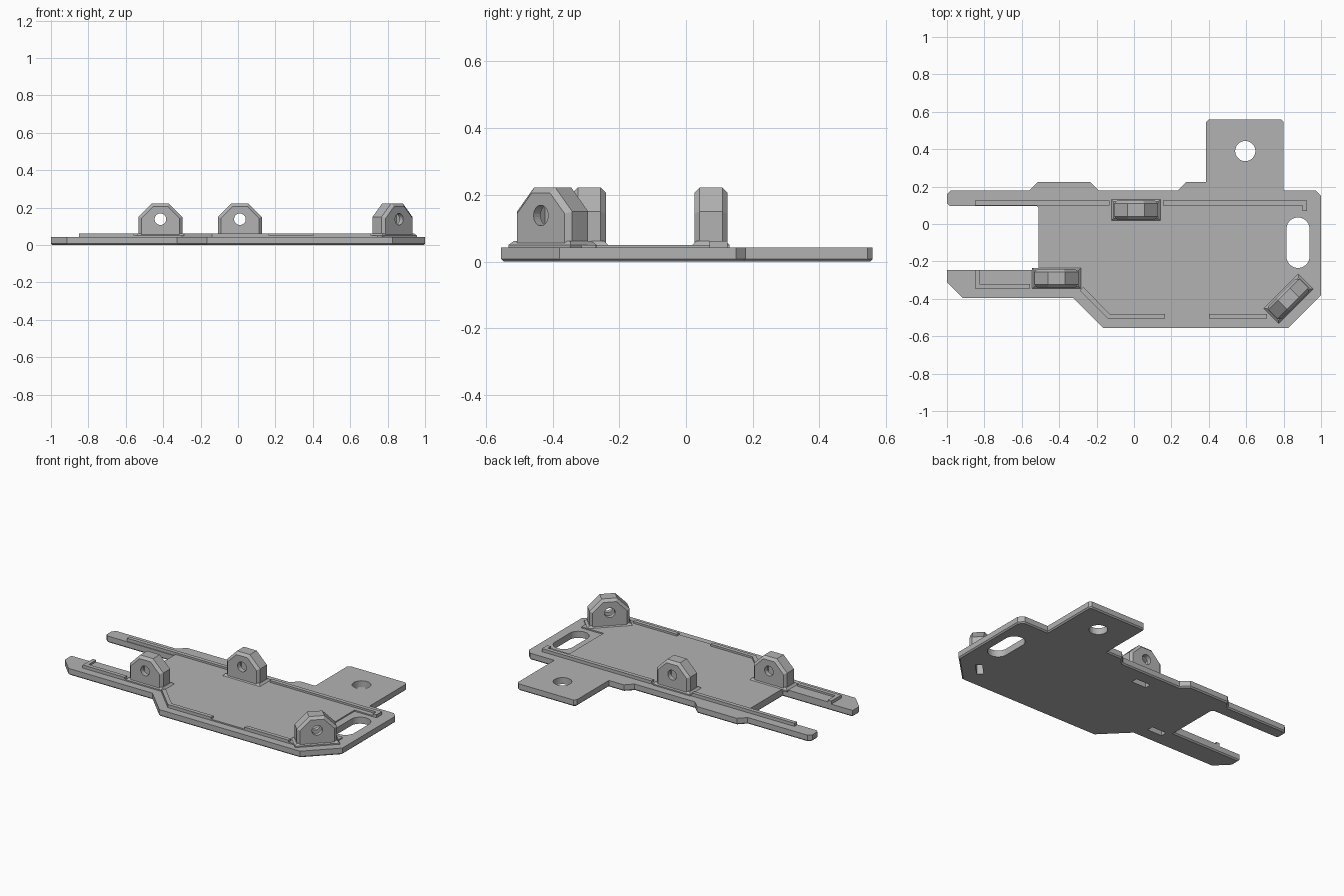
import bpy, bmesh, math
from mathutils import Matrix, Vector

cube = bpy.data.objects.get("Cube")
if cube:
    bpy.data.objects.remove(cube)

grey = bpy.data.materials.new("plain grey")
grey.use_nodes = True
colour = (0.45, 0.45, 0.45, 1)
grey.diffuse_color = colour
grey.node_tree.nodes["Principled BSDF"].inputs["Base Color"].default_value = colour


def prism(name, outline, z0, z1, bevel_z=None, bevel=0.0, matrix=None):
    """Extrude an outline; chamfer the cap edges at the listed heights."""
    bm = bmesh.new()
    face = bm.faces.new([bm.verts.new((x, y, z0)) for x, y in outline])
    up = bmesh.ops.extrude_face_region(bm, geom=[face])["geom"]
    bmesh.ops.translate(bm, vec=(0, 0, z1 - z0),
                        verts=[v for v in up if isinstance(v, bmesh.types.BMVert)])
    bmesh.ops.recalc_face_normals(bm, faces=bm.faces)
    if bevel_z:
        edges = [e for e in bm.edges for z in bevel_z
                 if all(abs(v.co.z - z) < 1e-5 for v in e.verts)]
        bmesh.ops.bevel(bm, geom=edges, offset=bevel, segments=1,
                        affect='EDGES', profile=0.5)
    if matrix:
        bm.transform(matrix)
    mesh = bpy.data.meshes.new(name)
    bm.to_mesh(mesh)
    bm.free()
    mesh.materials.append(grey)
    ob = bpy.data.objects.new(name, mesh)
    bpy.context.collection.objects.link(ob)
    return ob


def stadium(cx, cy, r, half=0.0, n=32):
    """Circle, stretched along y into a slot when half > 0."""
    pts = []
    for i in range(n):
        a = 2 * math.pi * (i + 0.5) / n
        s = math.sin(a)
        pts.append((cx + r * math.cos(a), cy + r * s + math.copysign(half, s)))
    return pts


def rect(x0, x1, y0, y1):
    return [(x0, y0), (x1, y0), (x1, y1), (x0, y1)]


def cut(target, *cutters):
    for c in cutters:
        c.hide_render = True
        c.hide_set(True)
        mod = target.modifiers.new(c.name, 'BOOLEAN')
        mod.operation = 'DIFFERENCE'
        mod.solver = 'EXACT'
        mod.object = c
    bpy.context.view_layer.update()
    deps = bpy.context.evaluated_depsgraph_get()
    mesh = bpy.data.meshes.new_from_object(target.evaluated_get(deps))
    target.modifiers.clear()
    target.data = mesh
    for c in cutters:
        bpy.data.objects.remove(c)


# Base plate with two arms and a rear tab
plate_outline = [
    (-1, .11), (-.985, .095), (-.52, .095), (-.51, .085), (-.51, -.245), (-1, -.245),
    (-1, -.31), (-.915, -.395), (-.325, -.395), (-.165, -.555), (.825, -.555),
    (1, -.38), (1, .15), (.97, .18), (.8, .18), (.8, .545), (.785, .56), (.4, .56),
    (.385, .545), (.385, .225), (.28, .225), (.235, .18), (-.19, .18),
    (-.235, .225), (-.515, .225), (-.56, .18), (-.98, .18), (-1, .16)]
plate = prism("base_plate", plate_outline, 0, .042, [0], .008)

# Raised floor, notched around the oval slot
floor_outline = [
    (-.85, .1), (-.51, .1), (-.51, -.245), (-.85, -.245), (-.85, -.345), (-.3, -.345),
    (-.14, -.505), (.75, -.505), (.925, -.33), (.925, -.27), (.77, -.27),
    (.77, .07), (.925, .07), (.925, .125), (-.85, .125)]
floor = prism("raised_floor", floor_outline, .03, .05)

# Locating ribs
W = .025
ribs = {
    "rear_rib_right": rect(-.85, -.13, .1, .125),
    "rear_rib_left": [(.155, .1), (.9, .1), (.9, .07), (.925, .07), (.925, .125), (.155, .125)],
    "arm_rib": [(-.85, -.245), (-.85, -.345), (-.555, -.345), (-.555, -.345 + W),
                (-.85 + W, -.345 + W), (-.85 + W, -.245)],
    "front_rib_right": [(-.29, -.355), (-.14, -.505), (.165, -.505), (.165, -.505 + W),
                        (-.13, -.505 + W), (-.272, -.337)],
    "front_rib_left": rect(.4, .71, -.505, -.505 + W)}
for name, outline in ribs.items():
    prism(name, outline, .045, .062)

# Oval slot and tab hole
cut(plate, prism("slot_cutter", stadium(.877, -.1, .062, .073), -.1, .2),
    prism("hole_cutter", stadium(.595, .39, .054), -.1, .2))

# Screw lugs: chamfered profile, cross hole, nut pocket open from below
HALF, THICK = .117, .1
lug_profile = [(-HALF, .035), (HALF, .035), (HALF, .15), (.045, .222), (-.045, .222), (-HALF, .15)]
stand = Matrix.Rotation(math.pi / 2, 4, 'X')


def lug(name, x, y, angle):
    place = Matrix.Translation((x, y, 0)) @ Matrix.Rotation(angle, 4, 'Z')
    upright = place @ stand
    t = THICK / 2
    body = prism(name, lug_profile, -t, t, [-t, t], .016, upright)
    foot = prism(name + "_foot", rect(-HALF - .014, HALF + .014, -t - .006, t + .006),
                 .04, .062, [.062], .012, place)
    pocket = rect(-.052, .052, -.02, .02)
    top = [(-.052, -.1), (.052, -.1), (.052, .168), (0, .198), (-.052, .168)]
    cut(body, prism("pocket_cutter", top, -.02, .02, None, 0, upright),
        prism("bore_cutter", stadium(0, .138, .031, 0, 24), -.2, .2, None, 0, upright))
    for part in (foot, plate, floor):
        cut(part, prism("pocket_cutter", pocket, -.1, .1, None, 0, place))


lug("lug_front_right", -.415, -.29, 0)
lug("lug_rear", .01, .075, 0)
lug("lug_front_left", .826, -.4, math.pi / 4)
